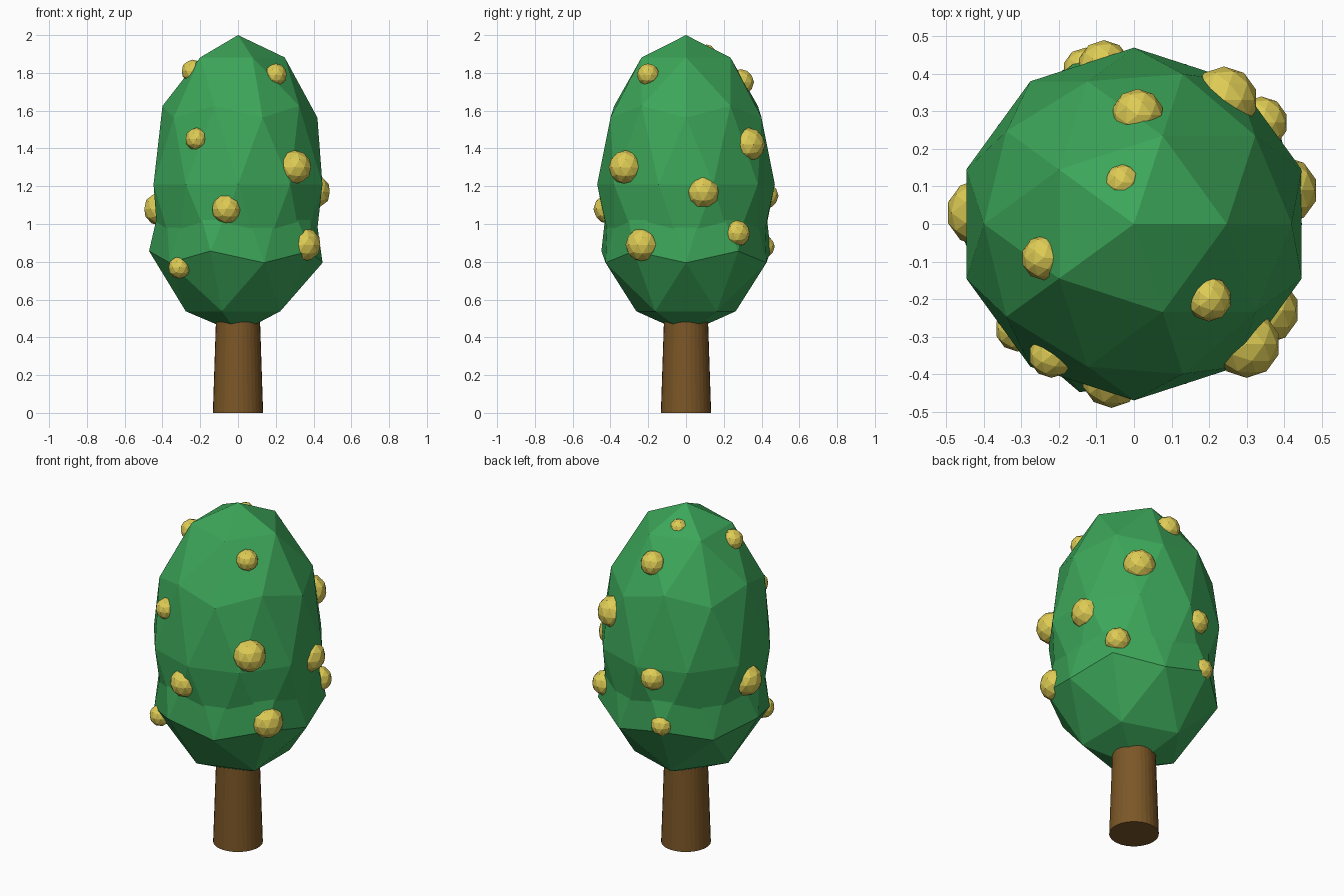
import bpy
import bmesh
from mathutils import Vector

cube = bpy.data.objects.get("Cube")
if cube:
    bpy.data.objects.remove(cube, do_unlink=True)


def make_material(name, color):
    mat = bpy.data.materials.new(name)
    mat.use_nodes = True
    mat.diffuse_color = (*color, 1)
    for node in mat.node_tree.nodes:
        if node.type == 'BSDF_PRINCIPLED':
            node.inputs["Base Color"].default_value = (*color, 1)
    return mat


leaf_green = make_material("leaf_green", (0.045, 0.38, 0.10))
fruit_yellow = make_material("fruit_yellow", (0.73, 0.60, 0.09))
bark_brown = make_material("bark_brown", (0.20, 0.095, 0.02))


def add_object(name, bm, material, location):
    mesh = bpy.data.meshes.new(name)
    bm.to_mesh(mesh)
    bm.free()
    mesh.materials.append(material)
    obj = bpy.data.objects.new(name, mesh)
    obj.location = location
    bpy.context.collection.objects.link(obj)
    return obj


def faceted_ball(radius):
    bm = bmesh.new()
    bmesh.ops.create_icosphere(bm, subdivisions=2, radius=radius)
    return bm


CROWN_CENTRE = (0, 0, 1.21)
CROWN_SCALE = Vector((0.47, 0.47, 0.79))

# Crown: one tall faceted ellipsoid
bm = faceted_ball(1)
bmesh.ops.scale(bm, vec=CROWN_SCALE, verts=bm.verts)
add_object("leaf_crown", bm, leaf_green, CROWN_CENTRE)

# Skirt: lower half of the same form, flared outwards below a pinched rim
bm = faceted_ball(1)
upper = [v for v in bm.verts if v.co.z > 0.1]
bmesh.ops.delete(bm, geom=upper, context='VERTS')
for v in bm.verts:
    flare = 1.12 if v.co.z < -0.1 else 0.87
    v.co.x *= flare
    v.co.y *= flare
bmesh.ops.scale(bm, vec=CROWN_SCALE, verts=bm.verts)
add_object("leaf_skirt", bm, leaf_green, CROWN_CENTRE)

# Trunk: slightly tapered cylinder that runs up into the leaves
bm = bmesh.new()
bmesh.ops.create_cone(bm, cap_ends=True, segments=32,
                      radius1=0.133, radius2=0.113, depth=0.6)
add_object("trunk", bm, bark_brown, (0, 0, 0.3))

# Fruits: half-sunk faceted balls, as x, y, z, radius
fruits = [
    (0.2, -0.2, 1.79, 0.06),
    (-0.24, -0.09, 1.81, 0.06),
    (0.01, 0.29, 1.75, 0.07),
    (-0.03, 0.11, 1.9, 0.05),
    (-0.22, -0.35, 1.45, 0.06),
    (0.3, -0.32, 1.3, 0.09),
    (-0.06, -0.41, 1.08, 0.08),
    (-0.41, 0.03, 1.08, 0.09),
    (0.4, 0.09, 1.17, 0.09),
    (0.35, -0.23, 0.89, 0.09),
    (0.34, 0.27, 0.95, 0.07),
    (0.24, 0.33, 1.42, 0.09),
    (-0.31, -0.28, 0.77, 0.06),
    (-0.08, 0.42, 1.15, 0.07),
    (-0.13, 0.41, 0.88, 0.06),
]
for i, (x, y, z, radius) in enumerate(fruits):
    add_object(f"fruit_{i + 1}", faceted_ball(radius), fruit_yellow, (x, y, z))
